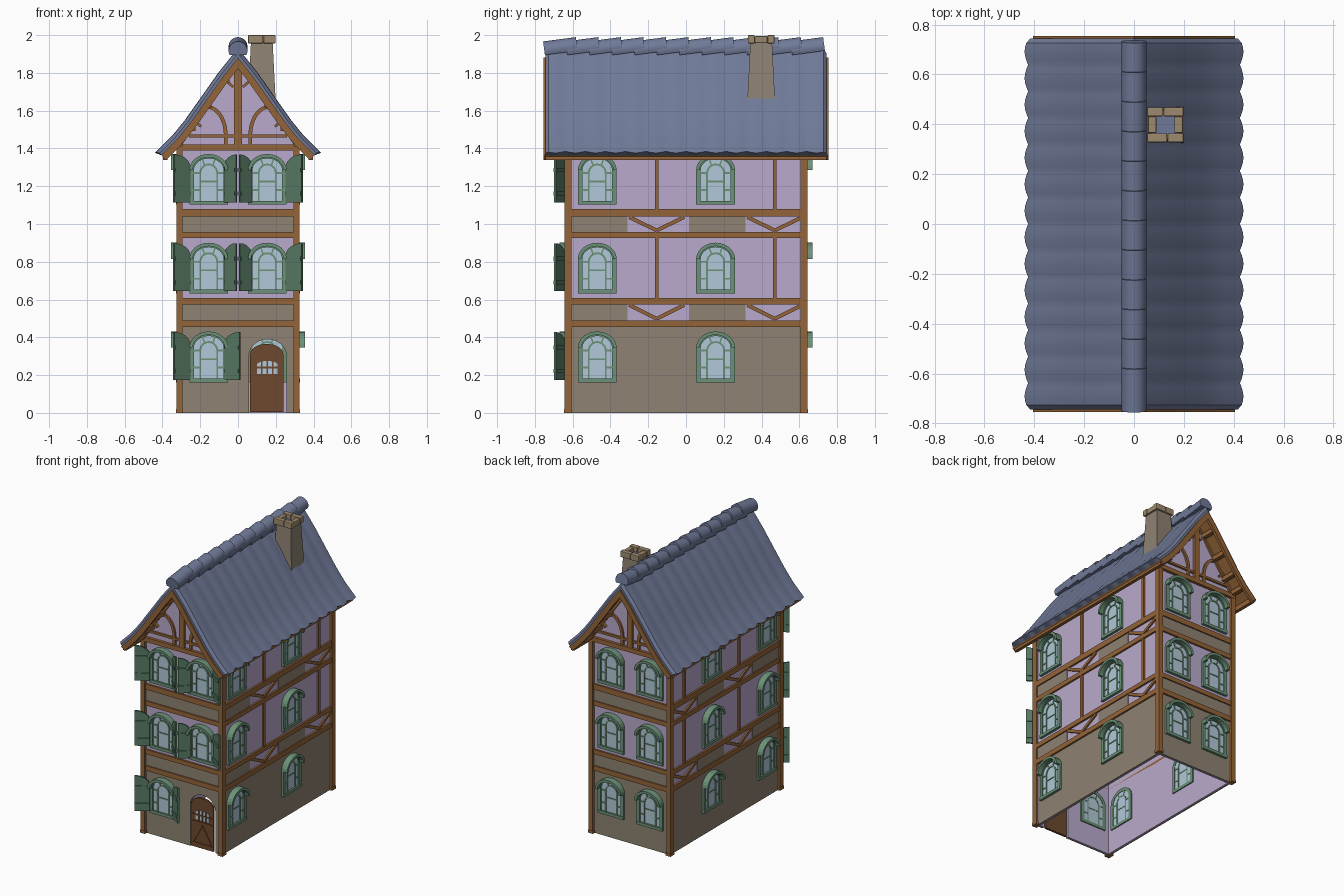
import bpy, bmesh
from math import sin, cos, pi, atan2, hypot, radians
from mathutils import Matrix, Vector

if "Cube" in bpy.data.objects:
    bpy.data.objects.remove(bpy.data.objects["Cube"], do_unlink=True)


def material(name, rgb):
    lin = [((c / 255 + 0.055) / 1.055) ** 2.4 for c in rgb] + [1]
    m = bpy.data.materials.new(name)
    m.use_nodes = True
    m.diffuse_color = lin
    m.node_tree.nodes["Principled BSDF"].inputs["Base Color"].default_value = lin
    return m


plaster = material("lilac plaster", (186, 170, 204))
stone = material("grey brown stone", (142, 130, 114))
timber = material("timber", (148, 100, 56))
slate = material("blue slate", (112, 122, 152))
glass = material("pale glass", (178, 200, 216))
green = material("frame green", (108, 146, 120))
dark_green = material("shutter green", (88, 122, 100))
door_wood = material("door wood", (110, 72, 46))
brick = material("chimney brick", (158, 138, 110))

parts = {}


def prism(part, pts, d0, d1, M):
    """Outline in (across, up), extruded outward from depth d0 to d1."""
    bm = parts.setdefault(part, bmesh.new())
    a, b = [[bm.verts.new(M @ Vector((u, -d, v))) for u, v in pts] for d in (d0, d1)]
    bm.faces.new(a)
    bm.faces.new(b[::-1])
    for i in range(len(pts)):
        j = (i + 1) % len(pts)
        bm.faces.new((a[i], b[i], b[j], a[j]))


def rect(part, u0, u1, v0, v1, d0, d1, M):
    prism(part, [(u0, v0), (u1, v0), (u1, v1), (u0, v1)], d0, d1, M)


def bar(part, p, q, w, d0, d1, M):
    L = hypot(q[0] - p[0], q[1] - p[1])
    nx, ny = (p[1] - q[1]) / L * w / 2, (q[0] - p[0]) / L * w / 2
    prism(part, [(p[0] - nx, p[1] - ny), (q[0] - nx, q[1] - ny),
                 (q[0] + nx, q[1] + ny), (p[0] + nx, p[1] + ny)], d0, d1, M)


def arc(cx, cz, rx, rz, a0=pi, a1=0, n=12):
    return [(cx + rx * cos(a0 + (a1 - a0) * i / n), cz + rz * sin(a0 + (a1 - a0) * i / n))
            for i in range(n + 1)]


def arch(cx, z0, w, spring, rise):
    return [(cx - w, z0)] + arc(cx, spring, w, rise) + [(cx + w, z0)]


def side(angle, dist):
    return Matrix.Rotation(radians(angle), 4, 'Z') @ Matrix.Translation((0, -dist, 0))


HX, HY = 0.31, 0.625
FRONT, BACK = side(0, HY), side(180, HY)
RIGHT, LEFT = side(90, HX), side(270, HX)

# Walls: stone ground floor, plaster above, plaster lining inside
door_hole = arch(0.157, 0, 0.1, 0.3, 0.09)
for M, h in ((FRONT, HX), (BACK, HX), (RIGHT, HY), (LEFT, HY)):
    foot = [(-h, 0)] + (door_hole if M is FRONT else []) + [(h, 0), (h, 0.47), (-h, 0.47)]
    prism("ground_floor_wall", foot, -0.01, 0, M)
    prism("wall_lining", foot, -0.02, -0.01, M)
    rect("upper_wall", -h, h, 0.47, 1.43, -0.02, 0, M)
    for lo, hi in ((0.455, 0.49), (0.575, 0.607), (0.925, 0.958), (1.04, 1.08)):
        rect("floor_beams", -h, h, lo, hi, -0.02, 0.013, M)

# Corner posts with small feet
for x in (-HX, HX):
    for y in (-HY, HY):
        M = Matrix.Translation((x, y, 0))
        rect("corner_posts", -0.016, 0.016, 0, 1.4, -0.019, 0.019, M)
        rect("corner_posts", -0.019, 0.019, 0, 0.02, -0.022, 0.022, M)

# Panels and braces between the floor beams
for lo, hi in ((0.49, 0.575), (0.958, 1.04)):
    for M in (FRONT, BACK):
        rect("stone_panels", -0.295, 0.295, lo, hi, 0, 0.004, M)
    for M, s in ((RIGHT, 1), (LEFT, -1)):
        for c in (-0.155, 0.47):
            a, b = sorted((s * (c - 0.455 + 0.3), s * (c - 0.455)))
            rect("stone_panels", a, b, lo, hi, 0, 0.004, M)
            for e in (-0.145, 0.145):
                bar("side_braces", (s * c, lo + 0.008), (s * (c + e), hi - 0.004), 0.02, 0, 0.011, M)
for M, s in ((RIGHT, 1), (LEFT, -1)):
    for c in (-0.155, 0.47):
        for lo, hi in ((0.6, 0.93), (1.075, 1.43)):
            rect("side_posts", s * c - 0.01, s * c + 0.01, lo, hi, 0, 0.011, M)


def window(u, z, M):
    sp, w = z + 0.18, 0.103
    prism("window_glass", arch(u, z, w - 0.008, sp, 0.076), -0.025, 0.005, M)
    prism("window_frames", arch(u, z, w, sp, 0.085) + arch(u, z, w - 0.024, sp, 0.062)[::-1], -0.028, 0.014, M)
    prism("window_frames", arc(u, sp, w, 0.086) + arc(u, sp, w - 0.018, 0.068)[::-1], 0, 0.045, M)
    rect("window_frames", u - w, u + w, z - 0.003, z + 0.018, -0.028, 0.018, M)
    # Glazing bars: narrow inner arch with short cross bars
    prism("glazing_bars", arch(u, z, 0.05, z + 0.165, 0.05) + arch(u, z, 0.04, z + 0.165, 0.04)[::-1], -0.027, 0.01, M)
    for v in (0.075, 0.165):
        for s in (-1, 1):
            bar("glazing_bars", (u + s * 0.045, z + v), (u + s * 0.085, z + v), 0.009, -0.027, 0.01, M)
    bar("glazing_bars", (u - 0.045, z + 0.12), (u + 0.045, z + 0.12), 0.008, -0.027, 0.009, M)
    for s in (-1, 1):
        bar("glazing_bars", (u + s * 0.02, z + 0.2), (u + s * 0.036, z + 0.245), 0.008, -0.027, 0.01, M)


def shutter(x, z, dx):
    dy, w = -0.052, hypot(dx, -0.052)
    M = Matrix.Translation((x, -HY - 0.017, 0)) @ Matrix.Rotation(atan2(dy, dx), 4, 'Z')
    top = arc(w, z + 0.195, w, 0.068, pi, pi / 2, 6)
    prism("shutters", [(0, z + 0.01)] + top + [(w, z + 0.01)], -0.006, 0.006, M)
    for v in (0.045, 0.17):
        rect("shutters", 0.004, w - 0.004, z + v, z + v + 0.022, -0.012, 0.012, M)


# Windows on every side, shutters on the front only
for floor, z in enumerate((0.165, 0.635, 1.105)):
    for s in (-1, 1):
        window(s * 0.155, z, BACK)
        if floor or s < 0:
            window(s * 0.155, z, FRONT)
            shutter(s * 0.255, z, s * 0.085)
            shutter(s * 0.07, z, -s * (0.062 if floor else 0.08))
    for u in (-0.47, 0.157):
        window(u, z, RIGHT)
        window(-u, z, LEFT)

# Door with a small light, rails and planks
prism("door", arch(0.152, 0.004, 0.088, 0.31, 0.055), -0.016, 0.0, FRONT)
prism("door_light", arch(0.155, 0.205, 0.055, 0.255, 0.02), -0.019, 0.003, FRONT)
for u in (0.127, 0.155, 0.183):
    rect("door_trim", u - 0.004, u + 0.004, 0.2, 0.275, -0.02, 0.006, FRONT)
for v in (0.03, 0.185, 0.235):
    rect("door_trim", 0.075, 0.23, v, v + 0.01, -0.016, 0.006, FRONT)
for s in (-1, 1):
    bar("door_trim", (0.152 + s * 0.07, 0.045), (0.152, 0.17), 0.012, -0.016, 0.005, FRONT)

# Roof profile, flared towards the eaves
SLOPE = [(0, 1.925), (0.1, 1.8), (0.195, 1.665), (0.28, 1.545), (0.345, 1.465), (0.425, 1.385)]


def slope(d, tip=0):
    """Profile from eave to eave, sunk by d and lengthened by tip."""
    half = []
    for i, (x, z) in enumerate(SLOPE):
        p, q = SLOPE[max(i - 1, 0)], SLOPE[min(i + 1, 5)]
        tx, tz = q[0] - p[0], q[1] - p[1]
        L = hypot(tx, tz)
        if i == 0:
            half.append((0, z - d * L / tx))
        else:
            e = tip if i == 5 else 0
            half.append((x + tz / L * d + e * tx / L, z - tx / L * d + e * tz / L))
    return [(-x, z) for x, z in half[:0:-1]] + half


I = Matrix.Identity(4)
bm = parts["slate_roof"] = bmesh.new()
TILES, STEPS = 14, 6
loops = []
for k in range(TILES * STEPS + 1):
    wave = abs(sin(pi * k / STEPS))
    edge = 0.014 if k in (0, TILES * STEPS) else 0
    y = -0.745 + 1.49 * k / (TILES * STEPS)
    ring = slope(edge - 0.004 * wave, 0.016 * wave) + slope(0.03)[::-1]
    loops.append([bm.verts.new((x, y, z)) for x, z in ring])
for a, b in zip(loops, loops[1:]):
    for i in range(len(a)):
        j = (i + 1) % len(a)
        bm.faces.new((a[i], a[j], b[j], b[i]))
bm.faces.new(loops[0])
bm.faces.new(loops[-1][::-1])

prism("roof_deck", slope(0.029) + slope(0.043)[::-1], -0.738, 0.738, I)
for d in (-0.755, 0.735):
    prism("bargeboards", slope(0.028) + slope(0.064)[::-1], d, d + 0.02, I)
# Eave boards and exposed purlins under the overhang
low = slope(0.05)
for s in (-1, 1):
    rect("eave_boards", s * 0.385 - 0.012, s * 0.385 + 0.012, 1.338, 1.372, -0.745, 0.745, I)
for x, z in low[1:5] + low[7:10]:
    for d in (-0.74, 0.62):
        rect("purlins", x - 0.014, x + 0.014, z - 0.022, z + 0.01, d, d + 0.12, I)

# Gables with king post, collar and curved braces
for M in (FRONT, BACK):
    prism("gable_walls", [(-0.31, 1.42), (0.31, 1.42), (0.31, 1.455), (0, 1.87), (-0.31, 1.455)], -0.02, 0, M)
    rect("gable_timbers", -0.325, 0.325, 1.388, 1.42, -0.02, 0.02, M)
    rect("gable_timbers", -0.26, 0.26, 1.458, 1.474, 0, 0.014, M)
    rect("gable_timbers", -0.02, 0.02, 1.42, 1.86, 0, 0.018, M)
    for s in (-1, 1):
        bar("gable_timbers", (0, 1.87), (s * 0.31, 1.43), 0.035, 0, 0.012, M)
        rect("gable_timbers", s * 0.065 - 0.01, s * 0.065 + 0.01, 1.42, 1.47, 0, 0.013, M)
        curve = arc(0.165, 1.47, 0.11, 0.16, pi, pi / 2) + arc(0.165, 1.47, 0.09, 0.14, pi / 2, pi)
        prism("gable_timbers", [(s * u, v) for u, v in curve], 0, 0.013, M)
        bar("gable_timbers", (s * 0.235, 1.55), (s * 0.195, 1.515), 0.014, 0, 0.02, M)
        bar("gable_timbers", (s * 0.065, 1.76), (s * 0.025, 1.725), 0.014, 0, 0.02, M)

# Overlapping ridge tiles
for i in range(12):
    M = Matrix.Translation((0, -0.75 + 0.119 * i, 1.917)) @ Matrix.Rotation(0.13, 4, 'X')
    prism("ridge_tiles", arc(0, 0, 0.05, 0.05, 1.15 * pi, -0.15 * pi, 16), 0, -0.175, M)

# Chimney: tapered stack, dark flue and a ring of cap bricks
CX, CY = 0.126, 0.398
bm = parts["chimney_stack"] = bmesh.new()
bmesh.ops.create_cube(bm, size=1)
for v in bm.verts:
    top = v.co.z > 0
    w = 0.115 if top else 0.15
    v.co = (CX + v.co.x * w, CY + v.co.y * w, 1.962 if top else 1.62)
M = Matrix.Translation((CX, CY, 0))
rect("chimney_flue", -0.045, 0.045, 1.955, 1.966, -0.045, 0.045, M)
for s in (-1, 1):
    for u0, u1 in ((-0.074, 0.008 * s), (0.008 * s, 0.074)):
        rect("chimney_cap", u0 + 0.001, u1 - 0.001, 1.956, 2.0, s * 0.034, s * 0.07, M)
    rect("chimney_cap", s * 0.036, s * 0.07, 1.958, 1.995, -0.033, 0.033, M)

# Turn the collected parts into objects
colours = {"ground_floor_wall": stone, "stone_panels": stone, "chimney_stack": stone,
           "wall_lining": plaster, "upper_wall": plaster, "gable_walls": plaster,
           "window_glass": glass, "door_light": glass, "window_frames": green,
           "glazing_bars": green, "shutters": dark_green, "door": door_wood,
           "door_trim": door_wood, "slate_roof": slate, "ridge_tiles": slate,
           "chimney_flue": slate, "chimney_cap": brick}
for name, bm in parts.items():
    bmesh.ops.recalc_face_normals(bm, faces=bm.faces)
    mesh = bpy.data.meshes.new(name)
    bm.to_mesh(mesh)
    bm.free()
    mesh.materials.append(colours.get(name, timber))
    ob = bpy.data.objects.new(name, mesh)
    bpy.context.collection.objects.link(ob)
    if name in ("slate_roof", "ridge_tiles"):
        mesh.polygons.foreach_set("use_smooth", [True] * len(mesh.polygons))
        mesh.set_sharp_from_angle(angle=radians(35))
    if name == "chimney_cap":
        bevel = ob.modifiers.new("bevel", 'BEVEL')
        bevel.width, bevel.segments = 0.005, 2
